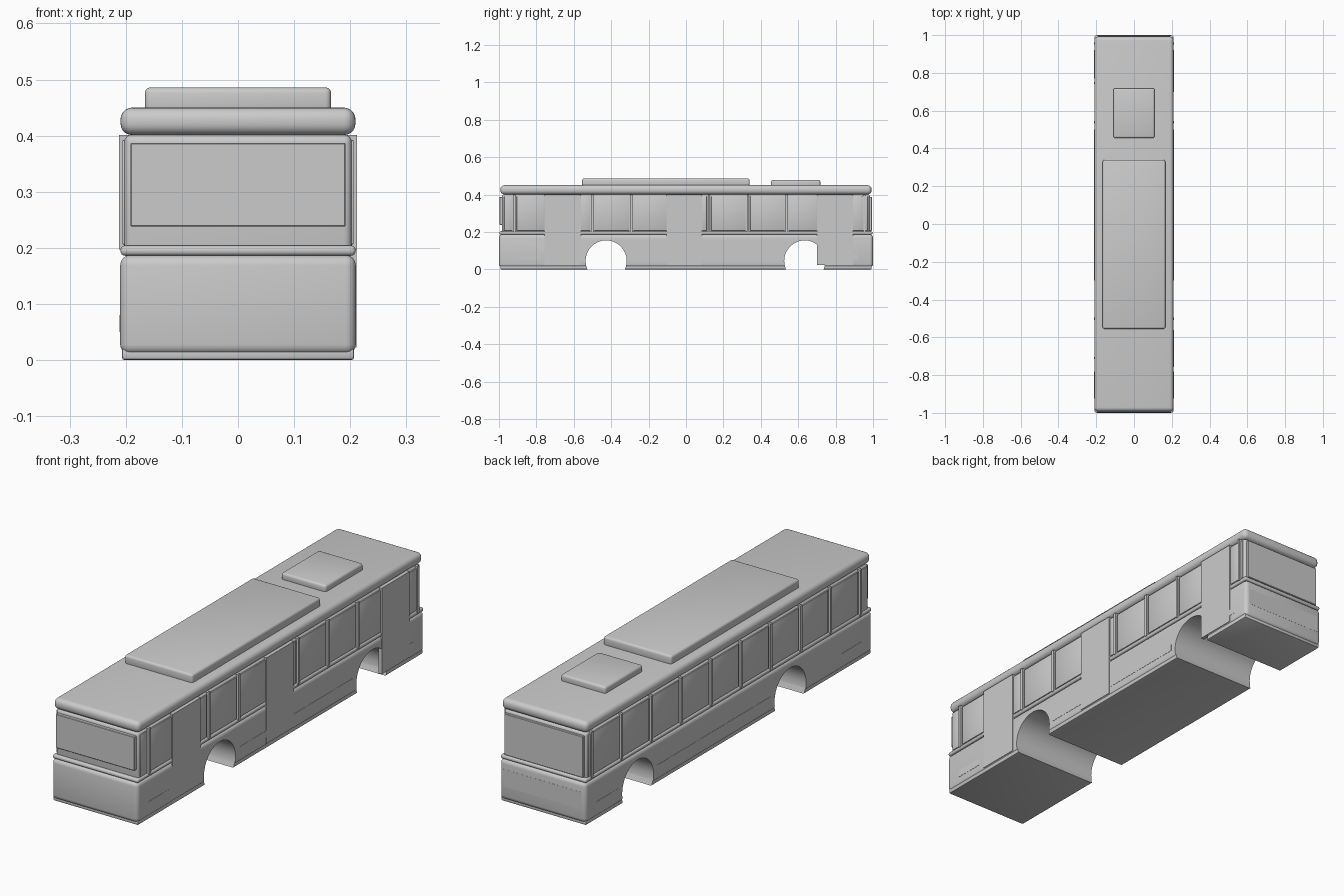
import bpy, bmesh, math
from mathutils import Matrix, Vector

if "Cube" in bpy.data.objects:
    bpy.data.objects.remove(bpy.data.objects["Cube"])


def box(name, x, y, z, bevel=0.0, segments=3):
    """Rounded box from (min, max) ranges on each axis."""
    bm = bmesh.new()
    bmesh.ops.create_cube(bm, size=1)
    size = Vector((x[1] - x[0], y[1] - y[0], z[1] - z[0]))
    mid = Vector((sum(x) / 2, sum(y) / 2, sum(z) / 2))
    for v in bm.verts:
        v.co = Vector((v.co.x * size.x, v.co.y * size.y, v.co.z * size.z)) + mid
    if bevel:
        bmesh.ops.bevel(bm, geom=bm.edges[:], offset=bevel, segments=segments,
                        profile=0.5, affect='EDGES', clamp_overlap=True)
    return finish(name, bm)


def finish(name, bm):
    mesh = bpy.data.meshes.new(name)
    bm.to_mesh(mesh)
    bm.free()
    ob = bpy.data.objects.new(name, mesh)
    bpy.context.collection.objects.link(ob)
    return ob


def activate(ob):
    bpy.ops.object.select_all(action='DESELECT')
    ob.select_set(True)
    bpy.context.view_layer.objects.active = ob


def side(name, s, x, y, z, bevel=0.0):
    """Box on the right (s=1) or left (s=-1) flank."""
    return box(name, tuple(sorted((s * x[0], s * x[1]))), y, z, bevel, 2)


def sym(v):
    return (-v, v)


# Main shell, stacked from bottom to top
lower = box("lower_body", sym(0.21), sym(1.0), (0.01, 0.187), 0.018, 4)
skirt = box("bottom_skirt", sym(0.207), sym(0.993), (0.0, 0.022), 0.005, 2)
box("belt_rail", sym(0.2095), sym(0.997), (0.186, 0.204), 0.008, 4)
box("cabin", sym(0.203), sym(0.983), (0.18, 0.402), 0.014, 4)
box("roof", sym(0.2095), sym(0.992), (0.401, 0.45), 0.021, 5)
box("roof_air_unit", sym(0.166), (-0.555, 0.34), (0.44, 0.486), 0.01)
box("roof_hatch", sym(0.109), (0.455, 0.718), (0.44, 0.478), 0.01)

# Wheel arches cut straight through the lower shell
arches = (-0.427, 0.635)
for ya in arches:
    bm = bmesh.new()
    bmesh.ops.create_cone(bm, cap_ends=True, segments=32, radius1=0.11,
                          radius2=0.11, depth=0.6)
    bm.transform(Matrix.Translation((0, ya, 0.045))
                 @ Matrix.Rotation(math.pi / 2, 4, 'Y'))
    cutter = finish("arch_cutter", bm)
    cutter.hide_render = True
    for ob in (lower, skirt):
        mod = ob.modifiers.new("arch", 'BOOLEAN')
        mod.object = cutter
        mod.operation = 'DIFFERENCE'
        mod.solver = 'EXACT'
        activate(ob)
        bpy.ops.object.modifier_apply(modifier=mod.name)
    bpy.data.objects.remove(cutter)

# Front and rear glass and the rear engine cover
box("windscreen", sym(0.192), (-0.997, -0.975), (0.238, 0.387), 0.002, 1)
box("rear_window", sym(0.192), (0.975, 0.994), (0.206, 0.388), 0.002, 1)
box("engine_cover", sym(0.19), (0.98, 1.0005), (0.07, 0.145))

# Doors on the right side only
doors = ((-0.757, -0.562), (-0.104, 0.086), (0.7, 0.892))
for d in doors:
    box("door", (0.195, 0.2115), d, (0.022, 0.401))

# Pillars, side windows and lower trim
pillars = [-0.917 + 0.208 * i for i in range(10)]
for s in (1, -1):
    for p in pillars:
        if s < 0 or not any(a - 0.02 < p < b + 0.02 for a, b in doors):
            side("window_pillar", s, (0.195, 0.2125), (p - 0.006, p + 0.006), (0.197, 0.401))
    for a, b in zip(pillars, pillars[1:]):
        spans = [(a + 0.012, b - 0.012)]
        if s > 0:  # keep only the glass that is not behind a door
            for d0, d1 in doors:
                spans = [r for q0, q1 in spans for r in
                         ((q0, min(q1, d0)), (max(q0, d1), q1)) if r[1] - r[0] > 0.01]
        for q in spans:
            side("side_window", s, (0.195, 0.207), q, (0.206, 0.392), 0.002)
    for e in (-1, 1):
        y = sorted((e * 0.928, e * 0.972))
        side("corner_window", s, (0.195, 0.206), y, (0.206, 0.392), 0.002)
    for y in ((-0.92, -0.78), (-0.29, 0.5), (0.77, 0.92)):
        side("side_trim", s, (0.2, 0.211), y, (0.05, 0.08))

# Smooth shading with crisp edges
for ob in list(bpy.context.scene.objects):
    activate(ob)
    bpy.ops.object.shade_smooth_by_angle(angle=math.radians(30))
